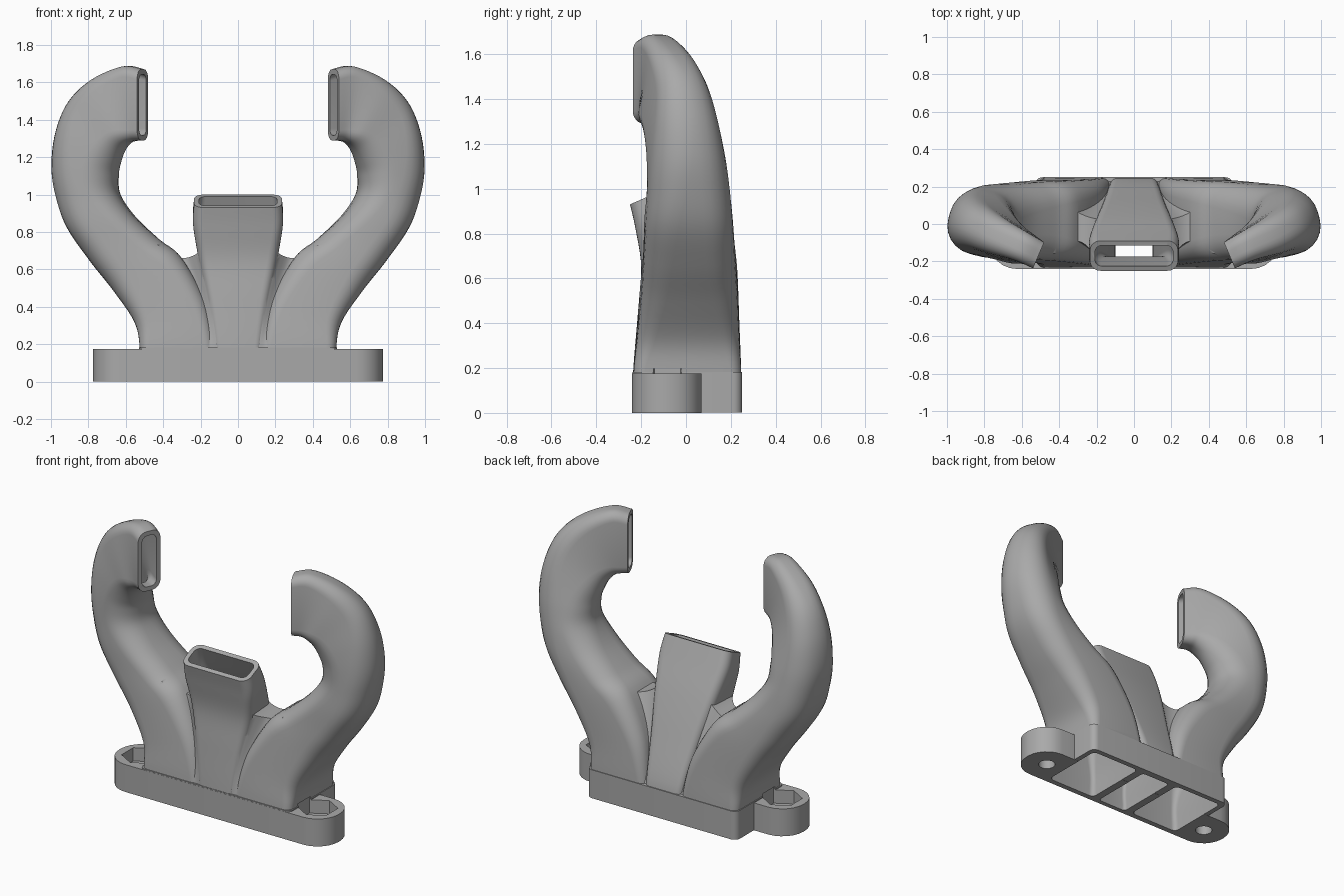
import bpy, bmesh, math
from mathutils import Vector

WALL = 0.027

old = bpy.data.objects.get("Cube")
if old:
    bpy.data.objects.remove(old, do_unlink=True)

grey = bpy.data.materials.new("plain_grey")
grey.use_nodes = True
grey.diffuse_color = (0.4, 0.4, 0.4, 1)
grey.node_tree.nodes["Principled BSDF"].inputs["Base Color"].default_value = (0.4, 0.4, 0.4, 1)


def skin(name, rings):
    """Closed mesh through a list of equal-length point rings."""
    bm = bmesh.new()
    loops = [[bm.verts.new(p) for p in ring] for ring in rings]
    n = len(loops[0])
    for low, high in zip(loops, loops[1:]):
        for i in range(n):
            j = (i + 1) % n
            bm.faces.new((low[i], low[j], high[j], high[i]))
    bm.faces.new(loops[0])
    bm.faces.new(loops[-1])
    bmesh.ops.recalc_face_normals(bm, faces=bm.faces)
    mesh = bpy.data.meshes.new(name)
    bm.to_mesh(mesh)
    bm.free()
    mesh.materials.append(grey)
    obj = bpy.data.objects.new(name, mesh)
    bpy.context.scene.collection.objects.link(obj)
    return obj


def rounded_ring(c, a_vec, b_vec, r, inset=0.0, steps=6):
    """Rounded rectangle around c with half axes a_vec and b_vec."""
    a, b = a_vec.length - inset, b_vec.length - inset
    r = max(0.012, min(r - inset * 0.7, 0.95 * min(a, b)))
    u, v = a_vec.normalized(), b_vec.normalized()
    ring = []
    for k, (sx, sy) in enumerate(((1, 1), (-1, 1), (-1, -1), (1, -1))):
        for s in range(steps + 1):
            t = math.pi / 2 * (k + s / steps)
            ring.append(c + u * (sx * (a - r) + r * math.cos(t))
                        + v * (sy * (b - r) + r * math.sin(t)))
    return ring


def spline(sections, steps=6):
    """Catmull-Rom interpolation of (centre, half axis, half axis, radius)."""
    out = []
    last = len(sections) - 1
    for i in range(last):
        quad = [sections[max(0, min(last, i + d))] for d in (-1, 0, 1, 2)]
        for s in range(steps):
            t = s / steps
            w = (-t**3 + 2*t*t - t, 3*t**3 - 5*t*t + 2, -3*t**3 + 4*t*t + t, t**3 - t*t)
            out.append(tuple(sum((q[k] * (f / 2) for q, f in zip(quad[1:], w[1:])),
                                 quad[0][k] * (w[0] / 2)) for k in range(4)))
    out.append(sections[-1])
    return out


def duct(name, sections, sign=1):
    """Outer skin and a longer, thinner core that hollows it out."""
    path = spline(sections)

    def rings(items, inset):
        return [[Vector((sign * p.x, p.y, p.z)) for p in rounded_ring(*s, inset)] for s in items]

    def beyond(end, neighbour):
        step = (end[0] - neighbour[0]).normalized() * 0.08
        return (end[0] + step,) + tuple(end[1:])

    core_path = [beyond(path[0], path[1])] + path + [beyond(path[-1], path[-2])]
    core = skin(name + "_core", rings(core_path, WALL))
    core.hide_render = True
    return skin(name, rings(path, 0.0)), core


def web(name, sign):
    """Filleted saddle between a side duct and the centre duct."""
    rings = []
    for i in range(17):
        u = i / 8 - 1
        s = (u + 1) / 2
        front, back = [], []
        for j in range(9):
            t = j / 8
            left, right = 0.10 + 0.065 * t, 0.18 + 0.25 * t ** 1.5
            x = sign * (left + (right - left) * s)
            z = 0.16 + t * (0.5 + 0.07 * u * u)
            dip = 0.04 * t ** 1.5 * (1 + math.cos(math.pi * u))
            front.append((x, -0.232 + t * (0.045 + 0.03 * s) + dip, z))
            back.append((x, 0.235 - t * (0.21 - 0.145 * s * s), z))
        rings.append(front + back[::-1])
    return skin(name, rings)


def slab(name, x, y0, y1, z0, z1, r):
    mid = (y0 + y1) / 2
    axes = Vector((x, 0, 0)), Vector((0, (y1 - y0) / 2, 0))
    return skin(name, [rounded_ring(Vector((0, mid, z)), *axes, r) for z in (z0, z1)])


def prism(name, x, y, r, sides, z0, z1):
    angles = [2 * math.pi * (i + 0.5) / sides for i in range(sides)]
    obj = skin(name, [[(x + r * math.cos(t), y + r * math.sin(t), z) for t in angles]
                      for z in (z0, z1)])
    obj.hide_render = True
    return obj


def combine(target, other, operation):
    mod = target.modifiers.new(operation, 'BOOLEAN')
    mod.operation = operation
    mod.solver = 'EXACT'
    mod.object = other
    bpy.context.view_layer.objects.active = target
    bpy.ops.object.modifier_apply(modifier=mod.name)
    bpy.data.objects.remove(other, do_unlink=True)


# Side duct: inner x, z, outer x, z, centre y, half depth, yaw, corner radius
SIDE = (
    (0.125, 0.03, 0.525, 0.03, 0.006, 0.238, 0, 0.05),
    (0.125, 0.18, 0.525, 0.18, 0.006, 0.24, 0, 0.05),
    (0.17, 0.42, 0.555, 0.32, 0.01, 0.228, 0, 0.08),
    (0.30, 0.66, 0.67, 0.49, 0.015, 0.215, 0, 0.11),
    (0.42, 0.76, 0.80, 0.655, 0.015, 0.205, 0, 0.13),
    (0.55, 0.88, 0.915, 0.83, 0.012, 0.195, 4, 0.14),
    (0.635, 1.00, 0.97, 1.00, 0.01, 0.182, 10, 0.15),
    (0.648, 1.10, 0.987, 1.16, 0.0, 0.168, 16, 0.15),
    (0.637, 1.17, 0.963, 1.34, -0.02, 0.147, 20, 0.135),
    (0.615, 1.235, 0.893, 1.50, -0.05, 0.122, 24, 0.11),
    (0.585, 1.275, 0.77, 1.615, -0.09, 0.102, 25, 0.08),
    (0.55, 1.287, 0.61, 1.685, -0.13, 0.082, 24, 0.06),
    (0.51, 1.29, 0.51, 1.67, -0.167, 0.076, 23, 0.055),
)
side_sections = []
for xi, zi, xo, zo, y, depth, yaw, r in SIDE:
    yaw = math.radians(yaw)
    half = (xo - xi) / 2
    side_sections.append((Vector(((xi + xo) / 2, y, (zi + zo) / 2)),
                          Vector((half, half * math.tan(yaw), (zo - zi) / 2)),
                          Vector((math.sin(yaw), -math.cos(yaw), 0)) * depth, r))

# Centre duct: front y, z, back y, z, half width, corner radius
CENTRE = (
    (-0.236, 0.03, 0.236, 0.03, 0.13, 0.04),
    (-0.236, 0.18, 0.243, 0.19, 0.13, 0.04),
    (-0.215, 0.44, 0.14, 0.48, 0.17, 0.05),
    (-0.20, 0.65, 0.045, 0.71, 0.212, 0.055),
    (-0.225, 0.82, -0.04, 0.89, 0.24, 0.055),
    (-0.25, 0.93, -0.09, 1.00, 0.235, 0.055),
)
centre_sections = []
for yf, zf, yb, zb, width, r in CENTRE:
    front, back = Vector((0, yf, zf)), Vector((0, yb, zb))
    centre_sections.append(((front + back) / 2, Vector((width, 0, 0)), (back - front) / 2, r))

# Mounting flange with rounded ears, and the block under the ducts
body = slab("duct_manifold", 0.775, -0.24, 0.07, 0, 0.175, 0.15)
solids = [slab("duct_block", 0.53, -0.239, 0.25, 0.001, 0.182, 0.04)]
cutters = []

shell, core = duct("centre_duct", centre_sections)
solids.append(shell)
cutters.append(core)

for sign, side in ((1, "left"), (-1, "right")):
    shell, core = duct(side + "_duct", side_sections, sign)
    solids += [shell, web(side + "_web", sign)]
    cutters.append(core)

    # Nut pocket and bolt hole in each ear
    cutters.append(prism(side + "_nut_pocket", sign * 0.622, -0.083, 0.117, 6, 0.09, 0.197))
    cutters.append(prism(side + "_bolt_hole", sign * 0.622, -0.083, 0.05, 32, -0.05, 0.12))

for solid in solids:
    combine(body, solid, 'UNION')
for cutter in cutters:
    combine(body, cutter, 'DIFFERENCE')

bpy.ops.object.select_all(action='DESELECT')
body.select_set(True)
bpy.context.view_layer.objects.active = body
bpy.ops.object.shade_smooth_by_angle(angle=math.radians(35))
